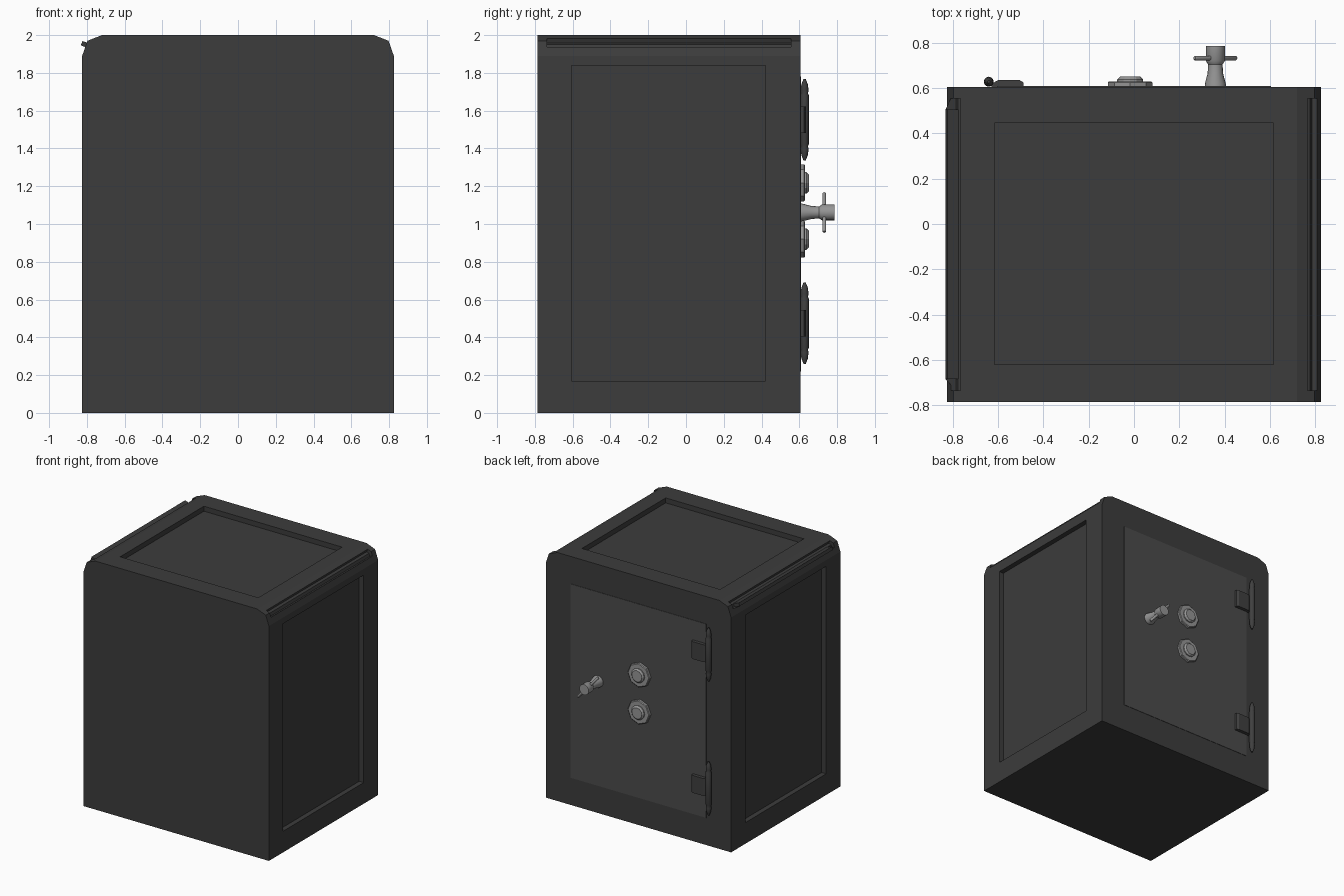
import bpy, bmesh, math
from mathutils import Vector, Matrix

if "Cube" in bpy.data.objects:
    bpy.data.objects.remove(bpy.data.objects["Cube"])


def material(name, v):
    m = bpy.data.materials.new(name)
    m.diffuse_color = (v, v, v, 1)
    m.use_nodes = True
    m.node_tree.nodes["Principled BSDF"].inputs["Base Color"].default_value = m.diffuse_color
    return m


DARK = material("dark_paint", 0.045)
DOOR = material("door_paint", 0.07)
IRON = material("hinge_iron", 0.05)
STEEL = material("steel", 0.3)


def finish(name, bm, mat, smooth=False):
    bmesh.ops.recalc_face_normals(bm, faces=bm.faces)
    me = bpy.data.meshes.new(name)
    bm.to_mesh(me)
    bm.free()
    me.materials.append(mat)
    ob = bpy.data.objects.new(name, me)
    bpy.context.collection.objects.link(ob)
    if smooth:
        bpy.ops.object.select_all(action='DESELECT')
        ob.select_set(True)
        bpy.context.view_layer.objects.active = ob
        bpy.ops.object.shade_smooth_by_angle(angle=math.radians(35))
    return ob


def prism(pts, vec):
    """Extrude a closed outline along vec."""
    bm = bmesh.new()
    f = bm.faces.new([bm.verts.new(p) for p in pts])
    r = bmesh.ops.extrude_face_region(bm, geom=[f])
    bmesh.ops.translate(bm, vec=vec,
                        verts=[v for v in r['geom'] if isinstance(v, bmesh.types.BMVert)])
    bmesh.ops.recalc_face_normals(bm, faces=bm.faces)
    return bm


def lathe(name, profile, n, loc, axis, mat, smooth=False):
    """Capped turned part; profile is (radius, height along axis)."""
    bm = bmesh.new()
    rings = [[bm.verts.new((r * math.cos(2 * math.pi * i / n),
                            r * math.sin(2 * math.pi * i / n), h)) for i in range(n)]
             for r, h in profile]
    for a, b in zip(rings, rings[1:]):
        for i in range(n):
            j = (i + 1) % n
            bm.faces.new((a[i], a[j], b[j], b[i]))
    bm.faces.new(rings[0][::-1])
    bm.faces.new(rings[-1])
    rot = Vector((0, 0, 1)).rotation_difference(Vector(axis)).to_matrix().to_4x4()
    bm.transform(Matrix.Translation(loc) @ rot)
    return finish(name, bm, mat, smooth)


# Safe body: chamfered profile run from front to back
half = [(0.825, 0), (0.825, 1.89), (0.797, 1.97), (0.72, 2.0)]
outline = half + [(-x, z) for x, z in reversed(half)]
bm = prism([(x, -0.785, z) for x, z in outline], (0, 1.39, 0))


def recess(face, lo, hi, depth):
    """Sink a rectangular panel spanning lo..hi into a face."""
    bmesh.ops.inset_individual(bm, faces=[face], thickness=0.05)
    c = face.calc_center_median()
    for v in face.verts:
        for k in range(3):
            if lo[k] is not None:
                v.co[k] = lo[k] if v.co[k] < c[k] else hi[k]
    r = bmesh.ops.extrude_discrete_faces(bm, faces=[face])['faces'][0]
    bmesh.ops.translate(bm, verts=r.verts, vec=-r.normal * depth)


def facing(test):
    bm.normal_update()
    return [f for f in bm.faces if test(f.normal)]


# Sunken strips along the chamfered top edges
for s in (-1, 1):
    strip = facing(lambda n: 0.1 < s * n.x < 0.98 and 0.1 < n.z < 0.98)
    bmesh.ops.inset_region(bm, faces=strip, thickness=0.05, use_even_offset=True)
    bmesh.ops.inset_region(bm, faces=strip, thickness=0, depth=-0.025,
                           use_even_offset=True)

# Sunken side and top panels
for s in (-1, 1):
    side = max(facing(lambda n: s * n.x > 0.99), key=lambda f: f.calc_area())
    recess(side, (None, -0.605, 0.17), (None, 0.42, 1.84), 0.04)
top = max(facing(lambda n: n.z > 0.99), key=lambda f: f.calc_area())
recess(top, (-0.615, -0.62, None), (0.615, 0.445, None), 0.04)
finish("safe_body", bm, DARK)

# Door sheet, barely proud of the back face
finish("door", prism([(x, 0.6, z) for x, z in
                      ((-0.605, 0.22), (0.605, 0.22), (0.605, 1.78), (-0.605, 1.78))],
                     (0, 0.008, 0)), DOOR)

# Hinges: tapered barrel plus chamfered leaf
barrel = [(0.022, 0.13), (0.018, 0.14), (0.021, 0.155), (0.017, 0.188), (0.006, 0.215)]
barrel = [(r, -h) for r, h in reversed(barrel)] + barrel
for label, z in (("lower", 0.475), ("upper", 1.552)):
    lathe(label + "_hinge_barrel", barrel, 12, (-0.641, 0.628, z), (0, 0, 1), IRON, True)
    leaf = [(-0.63, 0.6), (-0.63, 0.618), (-0.6, 0.635), (-0.505, 0.635),
            (-0.488, 0.625), (-0.488, 0.6)]
    finish(label + "_hinge_leaf",
           prism([(x, y, z - 0.07) for x, y in leaf], (0, 0, 0.14)), IRON)

# Dials: octagonal plate with raised centre
for label, z in (("lower", 0.92), ("upper", 1.218)):
    lathe(label + "_dial_plate", [(0.098, 0), (0.098, 0.02), (0.092, 0.025)], 8,
          (-0.017, 0.605, z), (0, 1, 0), STEEL)
    lathe(label + "_dial_knob", [(0.057, 0), (0.057, 0.033), (0.045, 0.045)], 12,
          (-0.017, 0.605, z), (0, 1, 0), STEEL)

# Handle: waisted spindle with a diagonal cross bar
lathe("handle_spindle", [(0.047, 0), (0.046, 0.015), (0.034, 0.06), (0.032, 0.1),
                         (0.042, 0.115), (0.042, 0.18)], 16,
      (0.359, 0.605, 1.061), (0, 1, 0), STEEL, True)
lathe("handle_bar", [(0.007, -0.138), (0.011, -0.132), (0.011, 0.132), (0.007, 0.138)], 10,
      (0.359, 0.732, 1.061), (-0.092, 0, 0.103), STEEL, True)
